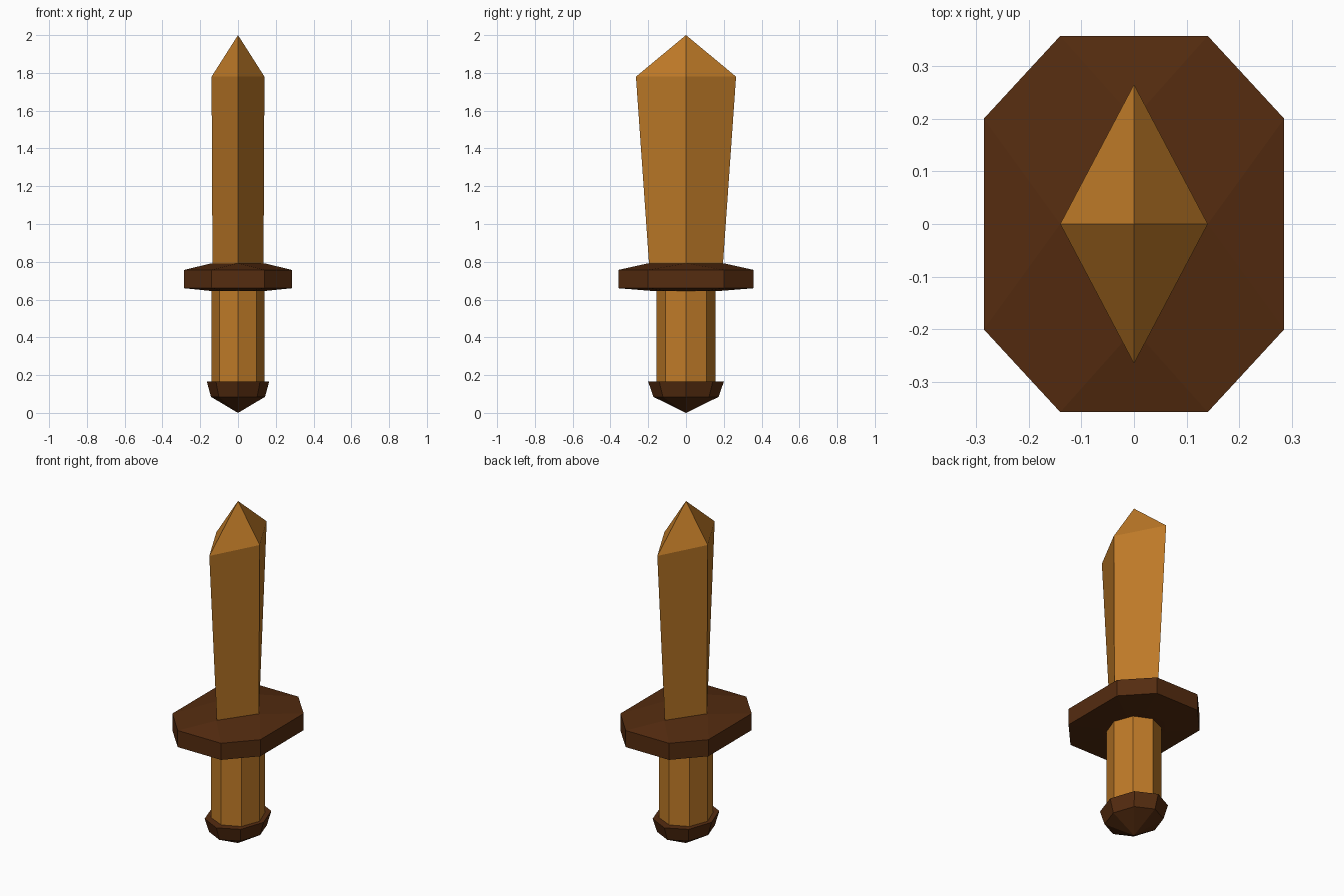
import bpy, bmesh
from math import cos, sin, pi

if "Cube" in bpy.data.objects:
    bpy.data.objects.remove(bpy.data.objects["Cube"])


def material(name, color):
    m = bpy.data.materials.new(name)
    m.diffuse_color = (*color, 1)
    m.use_nodes = True
    m.node_tree.nodes["Principled BSDF"].inputs["Base Color"].default_value = m.diffuse_color
    return m


light_wood = material("light_wood", (0.52, 0.195, 0.021))
dark_wood = material("dark_wood", (0.09, 0.025, 0.005))


def ellipse(rx, ry, z, n=8):
    return [(rx * cos(2 * pi * i / n), ry * sin(2 * pi * i / n), z) for i in range(n)]


def loft(name, rings, mat):
    """Skin rings of equal length, cap both ends and merge coincident points."""
    bm = bmesh.new()
    rows = [[bm.verts.new(p) for p in ring] for ring in rings]
    n = len(rows[0])
    for lower, upper in zip(rows, rows[1:]):
        for i in range(n):
            j = (i + 1) % n
            bm.faces.new((lower[i], lower[j], upper[j], upper[i]))
    bm.faces.new(rows[0][::-1])
    bm.faces.new(rows[-1])
    bmesh.ops.remove_doubles(bm, verts=bm.verts, dist=1e-5)
    bmesh.ops.recalc_face_normals(bm, faces=bm.faces)
    mesh = bpy.data.meshes.new(name)
    bm.to_mesh(mesh)
    bm.free()
    mesh.materials.append(mat)
    obj = bpy.data.objects.new(name, mesh)
    bpy.context.collection.objects.link(obj)
    return obj


# Pommel: faceted cap coming to a point at the ground
loft("pommel", [ellipse(0, 0, 0), ellipse(0.143, 0.173, 0.085),
                ellipse(0.165, 0.2, 0.165)], dark_wood)

# Grip: eight-sided shaft
loft("grip", [ellipse(0.14, 0.155, 0.16), ellipse(0.14, 0.155, 0.66)], light_wood)

# Guard: stretched octagon, its top sloping up to the diamond foot of the blade
quarter = [(0.285, 0.2), (0.14, 0.357)]
outline = quarter + [(-x, y) for x, y in quarter[::-1]]
outline += [(-x, -y) for x, y in outline]
foot = [(0.14, 0), (0, 0.2), (0, 0.2), (-0.14, 0)]
foot += [(-x, -y) for x, y in foot]


def guard_ring(points, z, s=1):
    return [(x * s, y * s, z) for x, y in points]


loft("guard", [guard_ring(outline, 0.645, 0.48), guard_ring(outline, 0.66),
               guard_ring(outline, 0.757), guard_ring(foot, 0.792)], dark_wood)

# Blade: diamond section widening upward, then a four-sided tip
loft("blade", [ellipse(0.135, 0.195, 0.78, 4), ellipse(0.14, 0.265, 1.78, 4),
               ellipse(0, 0, 2.0, 4)], light_wood)
